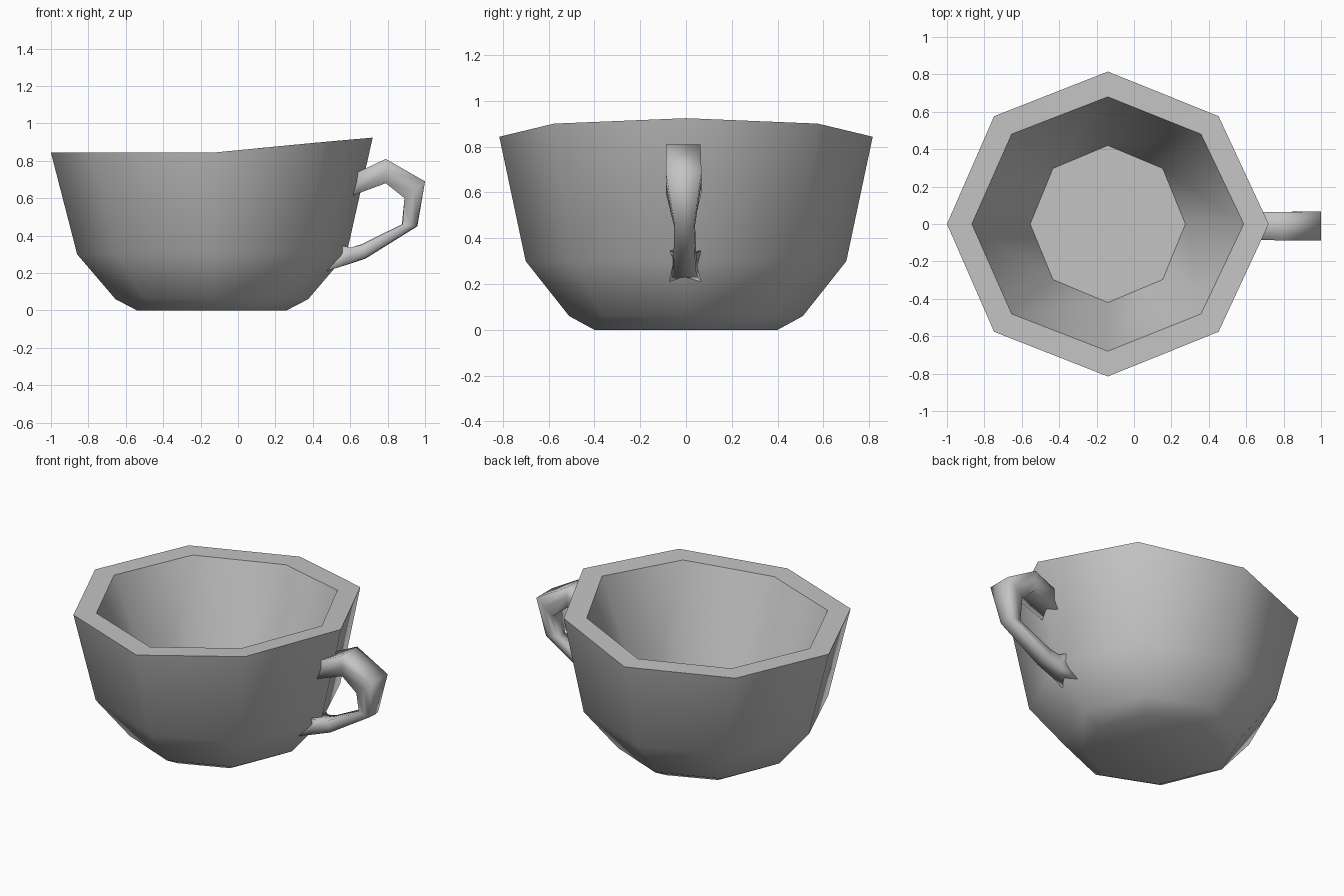
import bpy, bmesh, math
from mathutils import Vector

if "Cube" in bpy.data.objects:
    bpy.data.objects.remove(bpy.data.objects["Cube"], do_unlink=True)

clay = bpy.data.materials.new("grey_clay")
clay.use_nodes = True
GREY = (0.55, 0.55, 0.55, 1)
clay.diffuse_color = GREY
clay.node_tree.nodes["Principled BSDF"].inputs["Base Color"].default_value = GREY


def skin(name, rings, angle):
    """Bridge a list of equal closed rings, cap both ends, smooth by angle."""
    bm = bmesh.new()
    loops = [[bm.verts.new(p) for p in ring] for ring in rings]
    n = len(loops[0])
    for a, b in zip(loops, loops[1:]):
        for i in range(n):
            j = (i + 1) % n
            bm.faces.new((a[i], a[j], b[j], b[i]))
    bm.faces.new(loops[0][::-1])
    bm.faces.new(loops[-1])
    bmesh.ops.recalc_face_normals(bm, faces=bm.faces)
    mesh = bpy.data.meshes.new(name)
    bm.to_mesh(mesh)
    bm.free()
    mesh.materials.append(clay)
    obj = bpy.data.objects.new(name, mesh)
    bpy.context.collection.objects.link(obj)
    bpy.ops.object.select_all(action="DESELECT")
    obj.select_set(True)
    bpy.context.view_layer.objects.active = obj
    bpy.ops.object.shade_smooth_by_angle(angle=math.radians(angle))
    return obj


# Cup: octagonal rings up the outside, over the rim and down to the inner floor
CENTRE = -0.14
RIM = 0.843


def octagon(rx, ry, z):
    ring = []
    for i in range(8):
        a = i * math.pi / 4
        x, y, height = rx * math.cos(a), ry * math.sin(a), z
        if z == RIM:
            # the rim rises towards the handle, its corners there sit closer in
            height += 0.094 * max(x, 0)
            if i in (1, 7):
                x -= 0.016
        ring.append((CENTRE + x, y, height))
    return ring


profile = [(0.40, 0.40, 0), (0.515, 0.51, 0.06), (0.72, 0.70, 0.30),
           (0.86, 0.815, RIM), (0.727, 0.68, RIM), (0.415, 0.42, 0.12)]
skin("cup", [octagon(*p) for p in profile], 50)

# Handle: boxy section swept along outer and inner edge points
# (outer x, outer z, inner x, inner z, half width, pinch of the edge middles)
stations = [(0.61, 0.725, 0.60, 0.61, 0.075, 0.85),
            (0.79, 0.81, 0.79, 0.68, 0.075, 1.0),
            (1.0, 0.69, 0.89, 0.60, 0.078, 1.0),
            (0.955, 0.45, 0.88, 0.46, 0.042, 1.1),
            (0.68, 0.28, 0.66, 0.35, 0.045, 1.1),
            (0.57, 0.24, 0.60, 0.335, 0.05, 1.0),
            (0.455, 0.205, 0.55, 0.35, 0.072, 0.8)]


def section(ox, oz, ix, iz, w, pinch):
    lean = -0.015 * oz
    outer, inner = Vector((ox, lean, oz)), Vector((ix, lean, iz))
    mid, half = (outer + inner) / 2, (outer - inner) / 2
    corners = [(1, -1), (pinch, 0), (1, 1), (0, pinch),
               (-1, 1), (-pinch, 0), (-1, -1), (0, -pinch)]
    return [mid + half * u + Vector((0, w * v, 0)) for u, v in corners]


skin("handle", [section(*s) for s in stations], 105)
